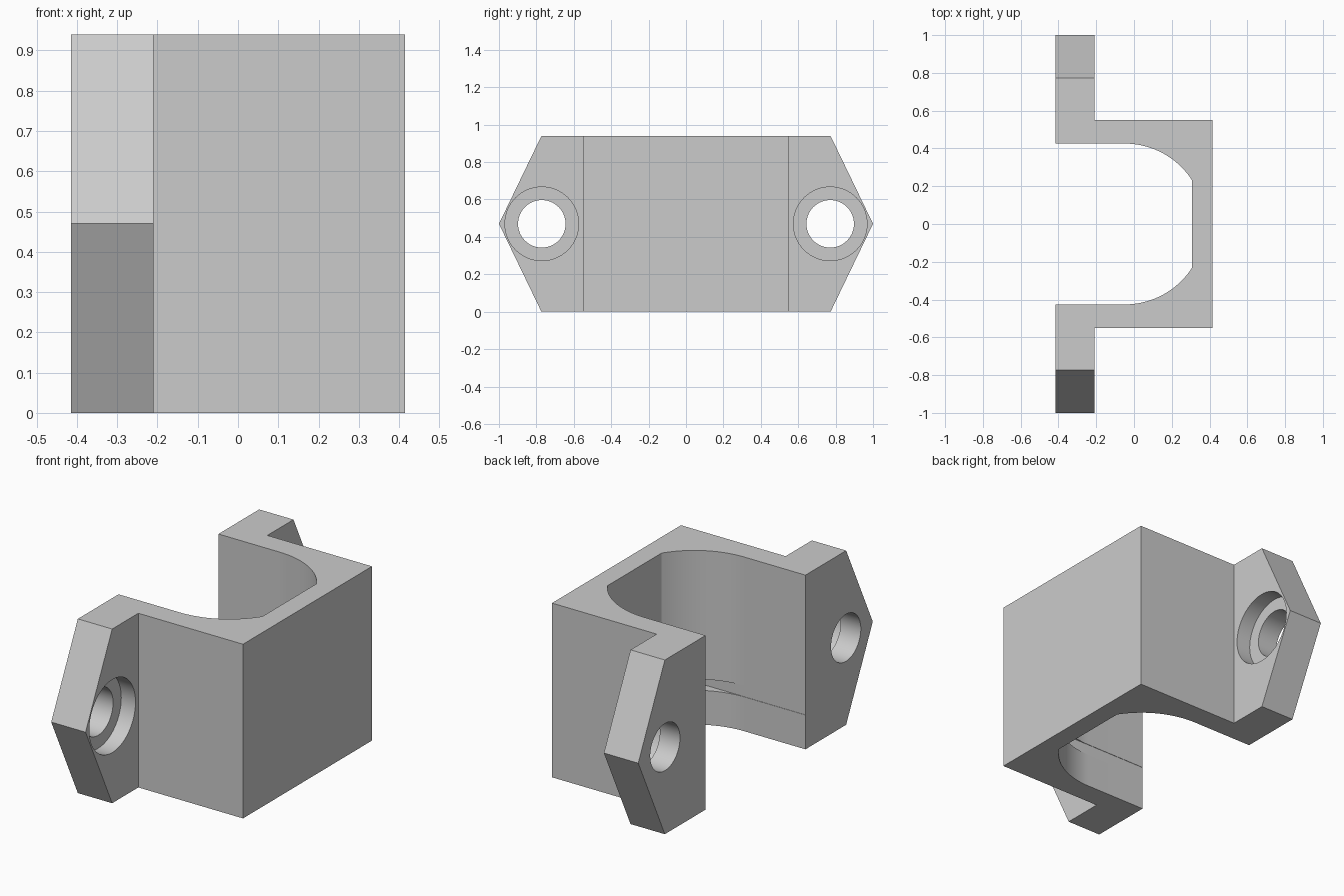
import bpy
import bmesh
import math
from mathutils import Vector

cube = bpy.data.objects.get("Cube")
if cube:
    bpy.data.objects.remove(cube, do_unlink=True)

HEIGHT = 0.94
MID = HEIGHT / 2
BACK, FRONT = -0.415, 0.415      # open side and closed side along x
FLANGE = -0.21                   # outer face of the flanges
BORE = 0.426                     # inner radius and half width of the channel
BORE_X = -0.05
INNER_X = 0.308

grey = bpy.data.materials.new("plain grey")
grey.use_nodes = True
colour = (0.6, 0.6, 0.6, 1)
grey.diffuse_color = colour
grey.node_tree.nodes["Principled BSDF"].inputs["Base Color"].default_value = colour


def prism(name, points, direction):
    """Extrude a closed outline along a direction."""
    bm = bmesh.new()
    face = bm.faces.new([bm.verts.new(p) for p in points])
    extruded = bmesh.ops.extrude_face_region(bm, geom=[face])["geom"]
    verts = [g for g in extruded if isinstance(g, bmesh.types.BMVert)]
    bmesh.ops.translate(bm, verts=verts, vec=Vector(direction))
    bmesh.ops.recalc_face_normals(bm, faces=bm.faces)
    mesh = bpy.data.meshes.new(name)
    bm.to_mesh(mesh)
    bm.free()
    mesh.materials.append(grey)
    obj = bpy.data.objects.new(name, mesh)
    bpy.context.collection.objects.link(obj)
    return obj


def cut(target, cutter, operation="DIFFERENCE"):
    mod = target.modifiers.new(cutter.name, "BOOLEAN")
    mod.operation = operation
    mod.solver = "EXACT"
    mod.object = cutter
    bpy.context.view_layer.objects.active = target
    bpy.ops.object.modifier_apply(modifier=mod.name)
    bpy.data.objects.remove(cutter, do_unlink=True)


def cylinder(name, y, radius, x0, x1):
    ring = [math.tau * i / 64 for i in range(64)]
    points = [(x0, y + radius * math.cos(a), MID + radius * math.sin(a)) for a in ring]
    return prism(name, points, (x1 - x0, 0, 0))


# Clamp plan: outer steps, then the rounded channel, mirrored in y
end = math.acos((INNER_X - BORE_X) / BORE)
angles = [math.pi / 2 + (end - math.pi / 2) * i / 20 for i in range(21)]
half = [(BACK, BORE)]
half += [(BORE_X + BORE * math.cos(a), BORE * math.sin(a)) for a in angles]
inner = half + [(x, -y) for x, y in reversed(half)]
outer = [(BACK, 1.1), (FLANGE, 1.1), (FLANGE, 0.55), (FRONT, 0.55)]
outer_left = [(x, -y) for x, y in outer]
plan = inner + outer_left + outer[::-1]
clamp = prism("clamp_bracket", [(x, y, 0) for x, y in plan], (0, 0, HEIGHT))

# Pointed flange ends
reach = MID + 0.2
narrow = 1 - reach * 0.227 / MID
side = [(narrow, MID + reach), (1, MID), (narrow, MID - reach)]
side += [(-y, z) for y, z in reversed(side)]
envelope = prism("pointed_envelope", [(-1, y, z) for y, z in side], (2, 0, 0))
cut(clamp, envelope, "INTERSECT")

# Screw holes with counterbores on the outer face
for y in (-0.771, 0.771):
    cut(clamp, cylinder("screw_hole", y, 0.127, -1, 0))
    cut(clamp, cylinder("counterbore", y, 0.197, FLANGE - 0.085, FLANGE + 0.1))

# Narrow strap slot low in the channel
w = BORE + 0.002
slot = prism("strap_slot",
             [(-1, -w, 0.185), (INNER_X + 0.001, -w, 0.185),
              (INNER_X + 0.001, w, 0.185), (-1, w, 0.185)], (0, 0, 0.06))
cut(clamp, slot)

# Smooth curved walls, crisp edges
bpy.ops.object.select_all(action="DESELECT")
clamp.select_set(True)
bpy.context.view_layer.objects.active = clamp
bpy.ops.object.shade_smooth_by_angle(angle=math.radians(25))
